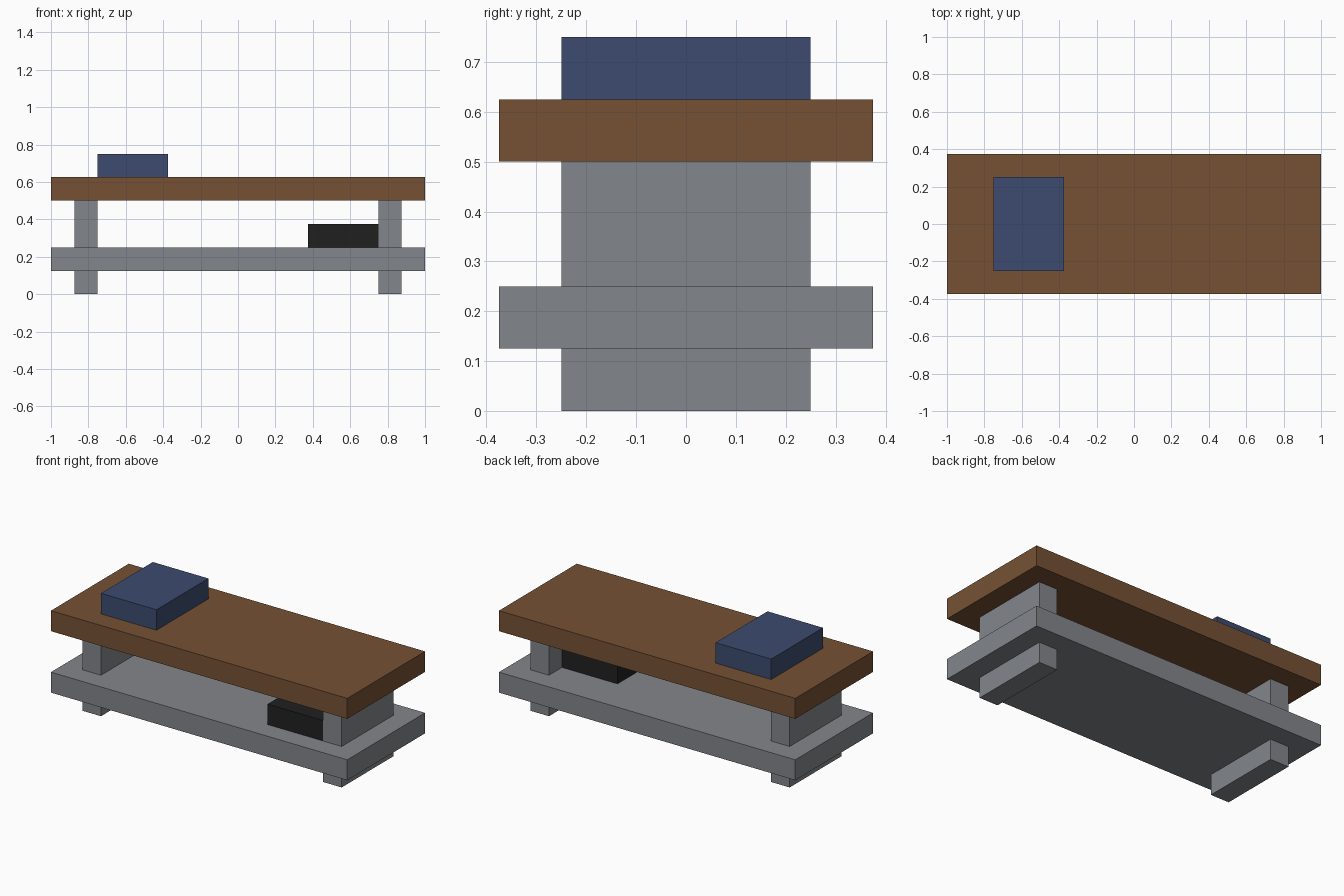
import bpy

if "Cube" in bpy.data.objects:
    bpy.data.objects.remove(bpy.data.objects["Cube"], do_unlink=True)


def material(name, rgb):
    mat = bpy.data.materials.new(name)
    mat.use_nodes = True
    mat.diffuse_color = (*rgb, 1)
    bsdf = mat.node_tree.nodes["Principled BSDF"]
    bsdf.inputs["Base Color"].default_value = (*rgb, 1)
    bsdf.inputs["Roughness"].default_value = 0.8
    return mat


def box(name, x, y, z, mat):
    """Box spanning the given (min, max) ranges."""
    spans = (x, y, z)
    bpy.ops.mesh.primitive_cube_add(size=1, location=[(a + b) / 2 for a, b in spans])
    obj = bpy.context.object
    obj.name = name
    obj.scale = [b - a for a, b in spans]
    bpy.ops.object.transform_apply(location=False, rotation=False, scale=True)
    obj.data.materials.append(mat)
    return obj


wood = material("brown wood", (0.18, 0.083, 0.034))
metal = material("grey metal", (0.226, 0.24, 0.26))
blue = material("dark blue", (0.045, 0.071, 0.156))
black = material("black", (0.0145, 0.0145, 0.0145))

# Table top and lower shelf
box("table_top", (-1, 1), (-0.375, 0.375), (0.5, 0.625), wood)
box("lower_shelf", (-1, 1), (-0.375, 0.375), (0.125, 0.25), metal)

# Slab legs: a foot under the shelf and a support above it, on each side
for side, s in (("left", 1), ("right", -1)):
    x = sorted((s * 0.75, s * 0.875))
    box(f"{side}_foot", x, (-0.25, 0.25), (0, 0.125), metal)
    box(f"{side}_support", x, (-0.25, 0.25), (0.25, 0.5), metal)

# Items resting on the table and on the shelf
box("blue_box", (-0.75, -0.375), (-0.25, 0.25), (0.625, 0.75), blue)
box("black_box", (0.375, 0.75), (-0.25, 0.125), (0.25, 0.375), black)
